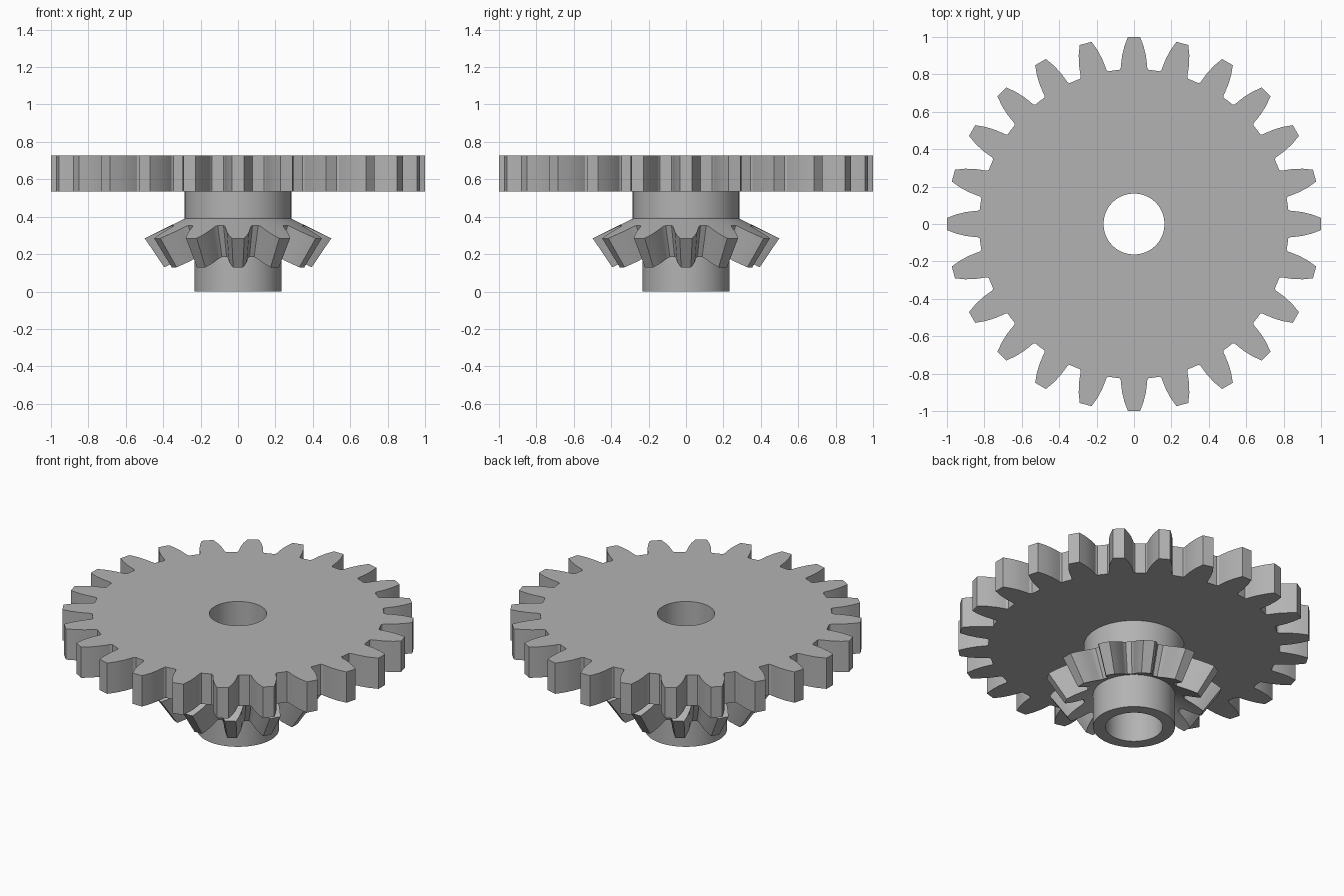
import bpy
import bmesh
from math import sin, cos, radians, pi

cube = bpy.data.objects.get("Cube")
if cube:
    bpy.data.objects.remove(cube)

steel = bpy.data.materials.new("plain grey steel")
steel.use_nodes = True
GREY = (0.45, 0.45, 0.45, 1)
steel.diffuse_color = GREY
steel.node_tree.nodes["Principled BSDF"].inputs["Base Color"].default_value = GREY

BORE = 0.163
HUB = 0.285
NECK = 0.233


def loft(name, rings):
    """Bridge rings of points in a closed loop, the last back to the first."""
    bm = bmesh.new()
    loops = [[bm.verts.new(p) for p in ring] for ring in rings]
    count = len(loops[0])
    for a, b in zip(loops, loops[1:] + loops[:1]):
        for i in range(count):
            j = (i + 1) % count
            bm.faces.new((a[i], a[j], b[j], b[i]))
    bmesh.ops.recalc_face_normals(bm, faces=bm.faces)
    mesh = bpy.data.meshes.new(name)
    bm.to_mesh(mesh)
    bm.free()
    mesh.materials.append(steel)
    obj = bpy.data.objects.new(name, mesh)
    bpy.context.collection.objects.link(obj)
    bpy.ops.object.select_all(action="DESELECT")
    obj.select_set(True)
    bpy.context.view_layer.objects.active = obj
    bpy.ops.object.shade_smooth_by_angle(angle=radians(25))
    return obj


def gear_outline(teeth, flank):
    """Polar outline from one flank, given as (radius, half width) from root to tip."""
    half = [(r, w / r) for r, w in flank]
    tooth = [(r, -a) for r, a in half] + [(r, a) for r, a in reversed(half)]
    pitch = 2 * pi / teeth
    gap = (flank[0][0], pitch / 2)
    return [(r, a + k * pitch) for k in range(teeth) for r, a in tooth + [gap]]


def place(r, a, z):
    return (r * sin(a), r * cos(a), z)


def circle(outline, r, z):
    return [place(r, a, z) for _, a in outline]


# Large spur gear with a round bore
spur = gear_outline(24, [(0.828, 0.078), (0.838, 0.071), (0.86, 0.069),
                         (0.9, 0.064), (0.95, 0.052), (1.0, 0.033)])
TOP, BOTTOM = 0.728, 0.535
loft("spur_gear", [
    circle(spur, BORE, TOP),
    [place(r, a, TOP) for r, a in spur],
    [place(r, a, BOTTOM) for r, a in spur],
    circle(spur, BORE, BOTTOM),
])

# Small bevel gear whose teeth shrink towards an apex below
bevel = gear_outline(12, [(0.36, 0.078), (0.37, 0.07), (0.39, 0.066),
                          (0.43, 0.06), (0.47, 0.047), (0.5, 0.033)])
APEX, SHRINK, SLOPE, SHOULDER = -0.453, 0.79, 0.49, 0.39


def bevel_section(scale):
    return [place(r * scale, a, APEX + scale * (SHOULDER - (r - HUB) * SLOPE - APEX))
            for r, a in bevel]


NECK_TOP = APEX + SHRINK * (SHOULDER - (NECK / SHRINK - HUB) * SLOPE - APEX)
loft("bevel_gear", [
    circle(bevel, HUB, SHOULDER),
    bevel_section(1),
    bevel_section(SHRINK),
    circle(bevel, NECK, NECK_TOP),
])

# Bored hub: wide collar above the bevel gear, narrower neck below
steps = [(i, 2 * pi * i / 96) for i in range(96)]
loft("bored_hub", [circle(steps, r, z) for r, z in [
    (BORE, 0), (NECK, 0), (NECK, NECK_TOP), (0.2, NECK_TOP),
    (0.2, SHOULDER), (HUB, SHOULDER), (HUB, BOTTOM), (BORE, BOTTOM)]])
